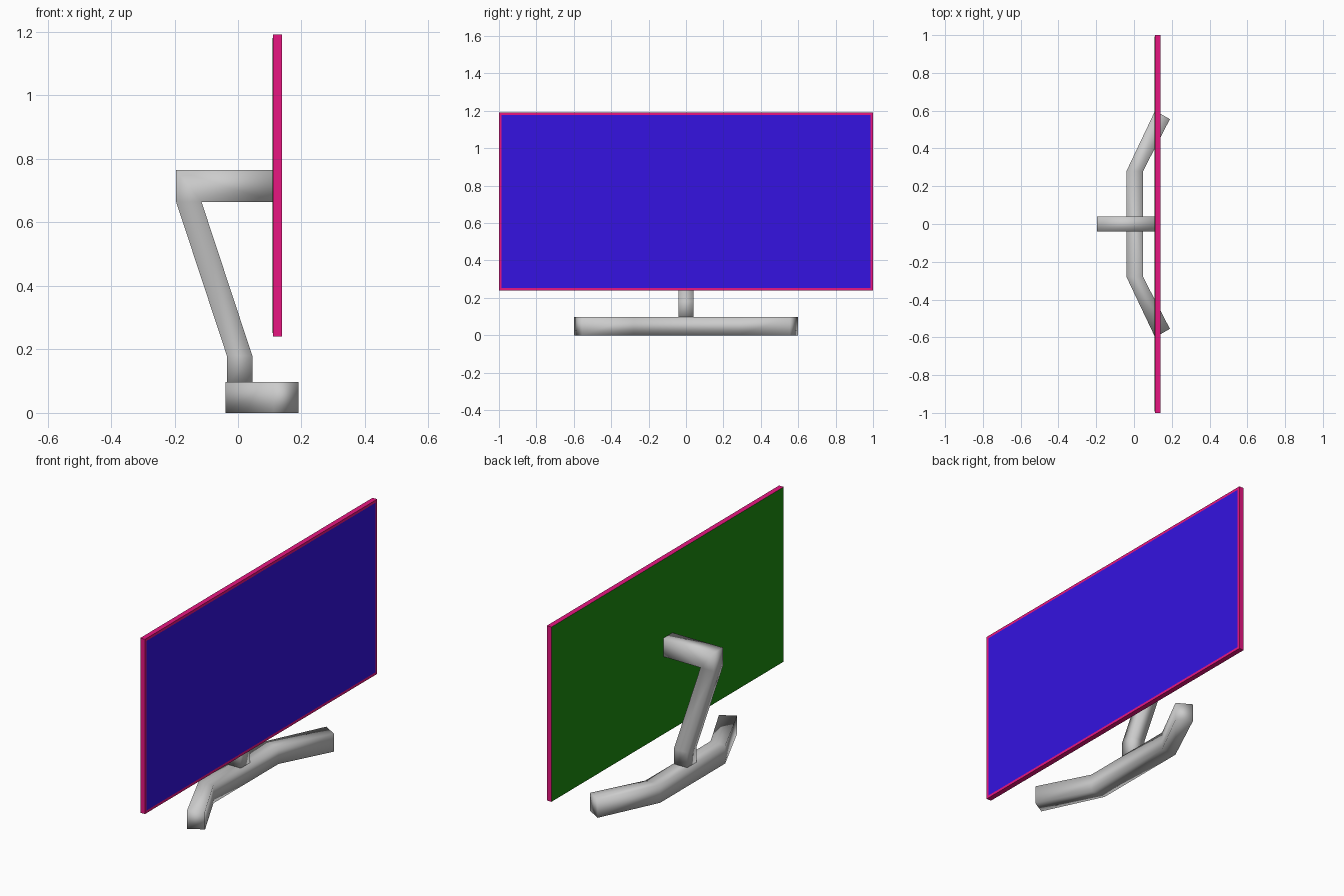
import bpy, bmesh
from mathutils import Vector

if "Cube" in bpy.data.objects:
    bpy.data.objects.remove(bpy.data.objects["Cube"])


def material(name, rgb):
    m = bpy.data.materials.new(name)
    m.diffuse_color = (*rgb, 1)
    m.use_nodes = True
    m.node_tree.nodes["Principled BSDF"].inputs["Base Color"].default_value = m.diffuse_color
    return m


def finish(name, bm, mats=(), smooth=False):
    bmesh.ops.recalc_face_normals(bm, faces=bm.faces[:])
    for f in bm.faces:
        f.smooth = smooth
    me = bpy.data.meshes.new(name)
    bm.to_mesh(me)
    bm.free()
    for m in mats:
        me.materials.append(m)
    ob = bpy.data.objects.new(name, me)
    bpy.context.collection.objects.link(ob)
    return ob


def ribbon(name, pairs, place):
    """Closed beam through a row of edge-point pairs; place() gives both sides."""
    bm = bmesh.new()
    rings = []
    for a, b in pairs:
        pts = (place(a, 0), place(b, 0), place(b, 1), place(a, 1))
        rings.append([bm.verts.new(p) for p in pts])
    for r, s in zip(rings, rings[1:]):
        for i in range(4):
            j = (i + 1) % 4
            bm.faces.new((r[i], r[j], s[j], s[i]))
    bm.faces.new(rings[0])
    bm.faces.new(rings[-1])
    bmesh.ops.remove_doubles(bm, verts=bm.verts[:], dist=1e-5)
    return finish(name, bm, smooth=True)


# Base: straight middle with two legs swept forward
half = [((-.04, .28), (.048, .28)), ((.112, .6), (.19, .555))]
mirrored = [tuple((x, -y) for x, y in pair) for pair in reversed(half)]
ribbon("base", mirrored + half, lambda p, s: (p[0], p[1], .098 * s))

# Stand: short post, slanted neck and horizontal arm to the back of the screen
stand = [((-.035, .09), (.045, .09)),
         ((-.035, .18), (.045, .18)),
         ((-.195, .665), (-.115, .665)),
         ((-.195, .765), (-.115, .665)),
         ((.113, .765), (.113, .665))]
ribbon("stand", stand, lambda p, s: (p[0], -.04 + .08 * s, p[1]))

# Screen: thin slab with inset display in front and back panel behind
pink = material("frame_pink", (.8, .008, .22))
blue = material("display_blue", (.035, .006, .75))
green = material("back_green", (.012, .27, .005))
lo, hi = Vector((.111, -1, .24)), Vector((.139, 1, 1.192))
bm = bmesh.new()
bmesh.ops.create_cube(bm, size=1)
for v in bm.verts:
    v.co = [lo[i] if v.co[i] < 0 else hi[i] for i in range(3)]
bm.normal_update()
front = next(f for f in bm.faces if f.normal.x > .9)
back = next(f for f in bm.faces if f.normal.x < -.9)
bmesh.ops.inset_region(bm, faces=[front], thickness=.02, depth=0)
front.material_index = 1
back.material_index = 2
rim = bmesh.ops.inset_region(bm, faces=[back], thickness=.02, depth=.002)
for f in rim["faces"]:
    f.material_index = 2
finish("screen", bm, (pink, blue, green))
